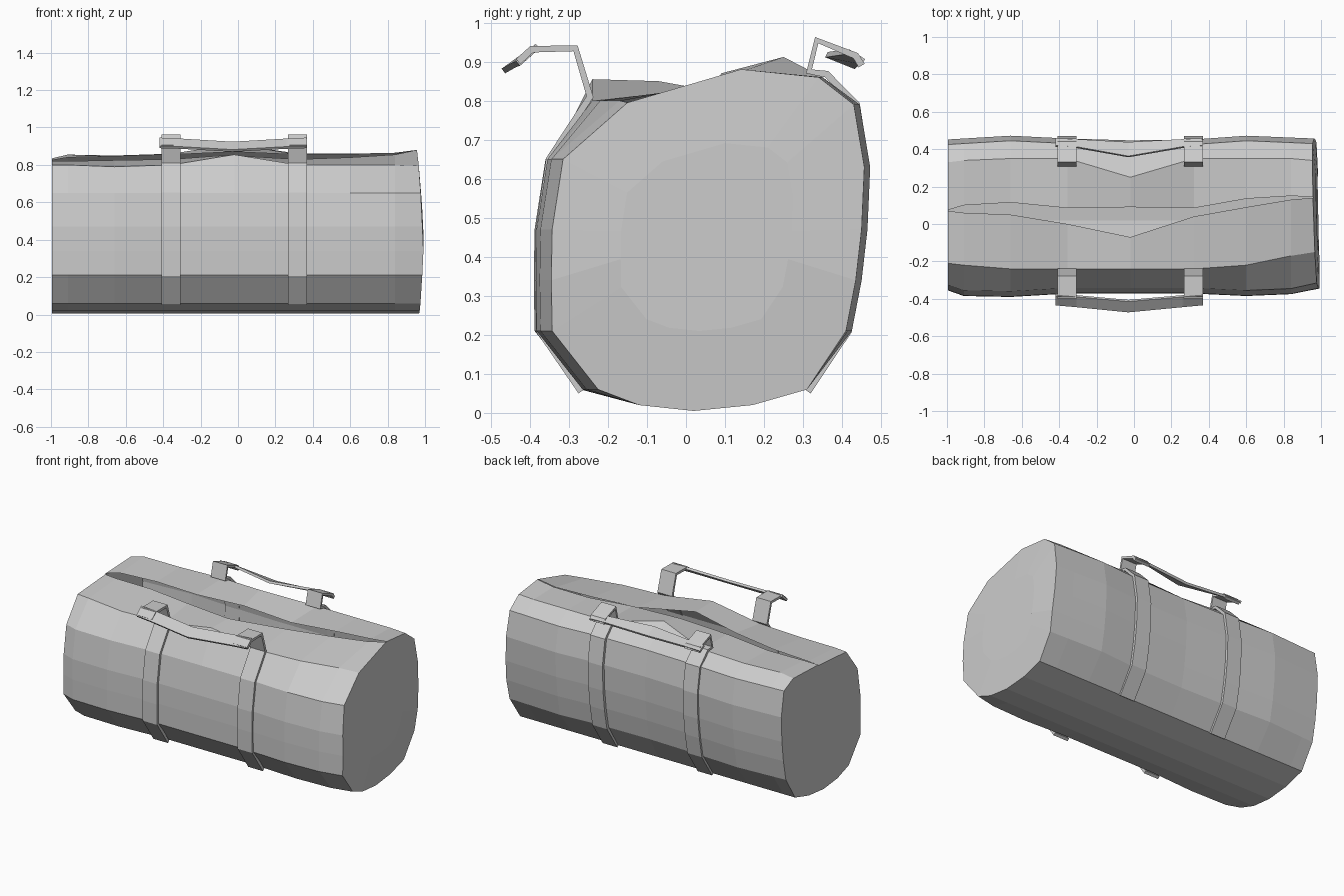
import bpy, bmesh
from mathutils import Vector

if "Cube" in bpy.data.objects:
    bpy.data.objects.remove(bpy.data.objects["Cube"])

def make(name, verts, faces, thick=0):
    me = bpy.data.meshes.new(name)
    me.from_pydata(verts, [], faces)
    bm = bmesh.new()
    bm.from_mesh(me)
    if not thick:
        bmesh.ops.recalc_face_normals(bm, faces=bm.faces)
    bm.to_mesh(me)
    bm.free()
    ob = bpy.data.objects.new(name, me)
    bpy.context.collection.objects.link(ob)
    if thick:
        s = ob.modifiers.new("thickness", 'SOLIDIFY')
        s.thickness, s.offset = thick, 0
    return ob

# fixed lower cross-section (y, z): back side going up, front side going down
BACK = [(.02, .005), (.17, .02), (.31, .06), (.425, .21), (.45, .34),
        (.465, .47), (.472, .63), (.445, .79)]
FRONT = [(-.36, .65), (-.388, .47), (-.39, .34), (-.388, .21), (-.27, .06), (-.12, .02)]

# x, front inset, back inset, front shoulder, front lip, back lip, ridge (y, z)
STATIONS = [
    (-.995, .035, .02, (-.21, .80), (.07, .82), (.075, .825), (.33, .835)),
    (-.91, .005, .015, (-.22, .80), (.06, .82), (.10, .84), (.34, .855)),
    (-.66, .00, .00, (-.24, .79), (.05, .825), (.115, .845), (.35, .85)),
    (-.355, .018, .015, (-.24, .80), (.00, .83), (.085, .855), (.35, .86)),
    (-.02, .018, .025, (-.24, .855), (-.07, .85), (.09, .87), (.25, .912)),
    (.32, .018, .02, (-.24, .80), (.04, .83), (.085, .855), (.35, .86)),
    (.60, .005, .00, (-.22, .80), (.09, .84), (.135, .855), (.35, .86)),
    (.84, .015, .01, (-.17, .80), (.13, .855), (.15, .865), (.35, .86)),
    (.96, .045, .015, (-.15, .795), (.14, .88), (.145, .88), (.34, .86)),
]

def section(s):
    x, fin, bin_, sh, fl, bl, rd = s
    ring = BACK + [rd, bl, fl, sh] + FRONT
    out = []
    for y, z in ring:
        if y < -.26:
            y += fin
        elif y > .36:
            y -= bin_
        # right rim leans outward toward the lower front
        dx = .024 * (1 - abs(z - .35) / .5) - .02 * (y - .05) if x > .9 else 0
        out.append(Vector((x + dx, y, z)))
    return out

# bag body: hollow loft with an open slit on top, ends closed by inset panels
rings = [section(s) for s in STATIONS]
n = len(rings[0])
def inner(ring, dx):
    c = Vector((ring[0].x, .05, .46))
    return [c.lerp(p, .55) + Vector((dx, 0, 0)) for p in ring]
rings = [inner(rings[0], .004)] + rings + [inner(rings[-1], .012)]
m = len(rings)
SLIT = len(BACK) + 1
faces = [(k*n + i, k*n + (i+1) % n, (k+1)*n + (i+1) % n, (k+1)*n + i)
         for k in range(m - 1) for i in range(n) if i != SLIT or k in (0, m - 2)]
last = (m - 1) * n
faces += [tuple(range(n)), tuple(range(last, last + n))]
make("bag_body", [p for r in rings for p in r], faces)

# ribbon between two matching edge paths
def ribbon(name, a, b, thick):
    c = len(a)
    make(name, a + b, [(i, i+1, c+i+1, c+i) for i in range(c-1)], thick)

# straps run up the sides and fold over into handle tabs
FRONT_STRAP = [(-.268, .055), (-.375, .21), (-.378, .34), (-.376, .47),
               (-.35, .65), (-.246, .81), (-.283, .934), (-.395, .932), (-.43, .90)]
BACK_STRAP = [(.312, .055), (.416, .21), (.441, .34), (.456, .47), (.462, .63),
              (.437, .79), (.36, .868), (.315, .875), (.335, .955), (.435, .915), (.45, .89)]
for side, x0, x1 in (("left", -.41, -.307), ("right", .266, .37)):
    for part, path in (("front", FRONT_STRAP), ("back", BACK_STRAP)):
        ribbon(f"{part}_{side}_strap", [(x0, y, z) for y, z in path],
               [(x1, y, z) for y, z in path], .018)

# handle grips sagging between the strap ends
def grip(name, ends, near, mid):
    xs = (-.42, -.31, -.03, .26, .365)
    rows = (ends, near, mid, near, ends)
    ribbon(name, [(x, *r[0]) for x, r in zip(xs, rows)],
           [(x, *r[1]) for x, r in zip(xs, rows)], .015)

grip("front_handle", ((-.38, .94), (-.43, .895)), ((-.385, .935), (-.44, .892)),
     ((-.41, .918), (-.468, .876)))
grip("back_handle", ((.415, .925), (.455, .90)), ((.41, .925), (.45, .90)),
     ((.36, .918), (.435, .888)))
